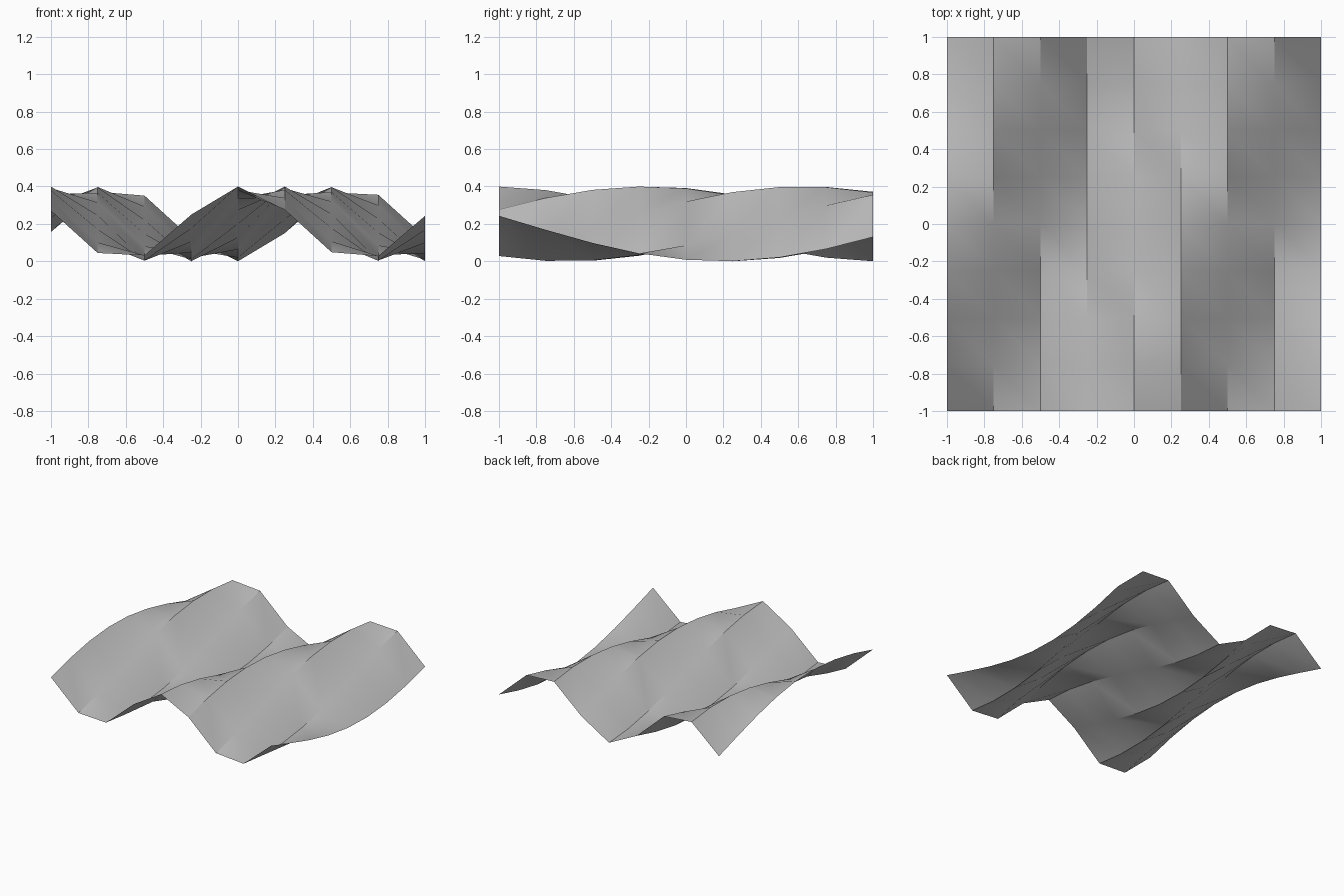
import bpy
import bmesh
import math

# Remove the default object
cube = bpy.data.objects.get("Cube")
if cube:
    bpy.data.objects.remove(cube, do_unlink=True)

CELLS = 8
HEIGHT = 0.2


def wave(x, y):
    return HEIGHT + HEIGHT * math.sin(5 * x - 1.5 * y)


# Plain grey surface colour
grey = bpy.data.materials.new("plain grey")
grey.use_nodes = True
colour = (0.5, 0.5, 0.5, 1)
grey.diffuse_color = colour
grey.node_tree.nodes["Principled BSDF"].inputs["Base Color"].default_value = colour

# Flat grid, two triangles per cell, all split along the same diagonal
bm = bmesh.new()
bmesh.ops.create_grid(bm, x_segments=CELLS, y_segments=CELLS, size=1)
for face in list(bm.faces):
    corners = sorted(face.verts, key=lambda v: v.co.x - v.co.y)
    bmesh.utils.face_split(face, corners[0], corners[-1])

# Raise the grid into slanted waves
for v in bm.verts:
    v.co.z = wave(v.co.x, v.co.y)

# Keep every face looking up
bm.normal_update()
for face in bm.faces:
    if face.normal.z < 0:
        face.normal_flip()

mesh = bpy.data.meshes.new("wavy_sheet")
bm.to_mesh(mesh)
bm.free()
mesh.materials.append(grey)
sheet = bpy.data.objects.new("wavy_sheet", mesh)
bpy.context.collection.objects.link(sheet)

# Smooth along the waves, crisp on the ridges
bpy.ops.object.select_all(action="DESELECT")
sheet.select_set(True)
bpy.context.view_layer.objects.active = sheet
bpy.ops.object.shade_smooth_by_angle(angle=math.radians(30))
